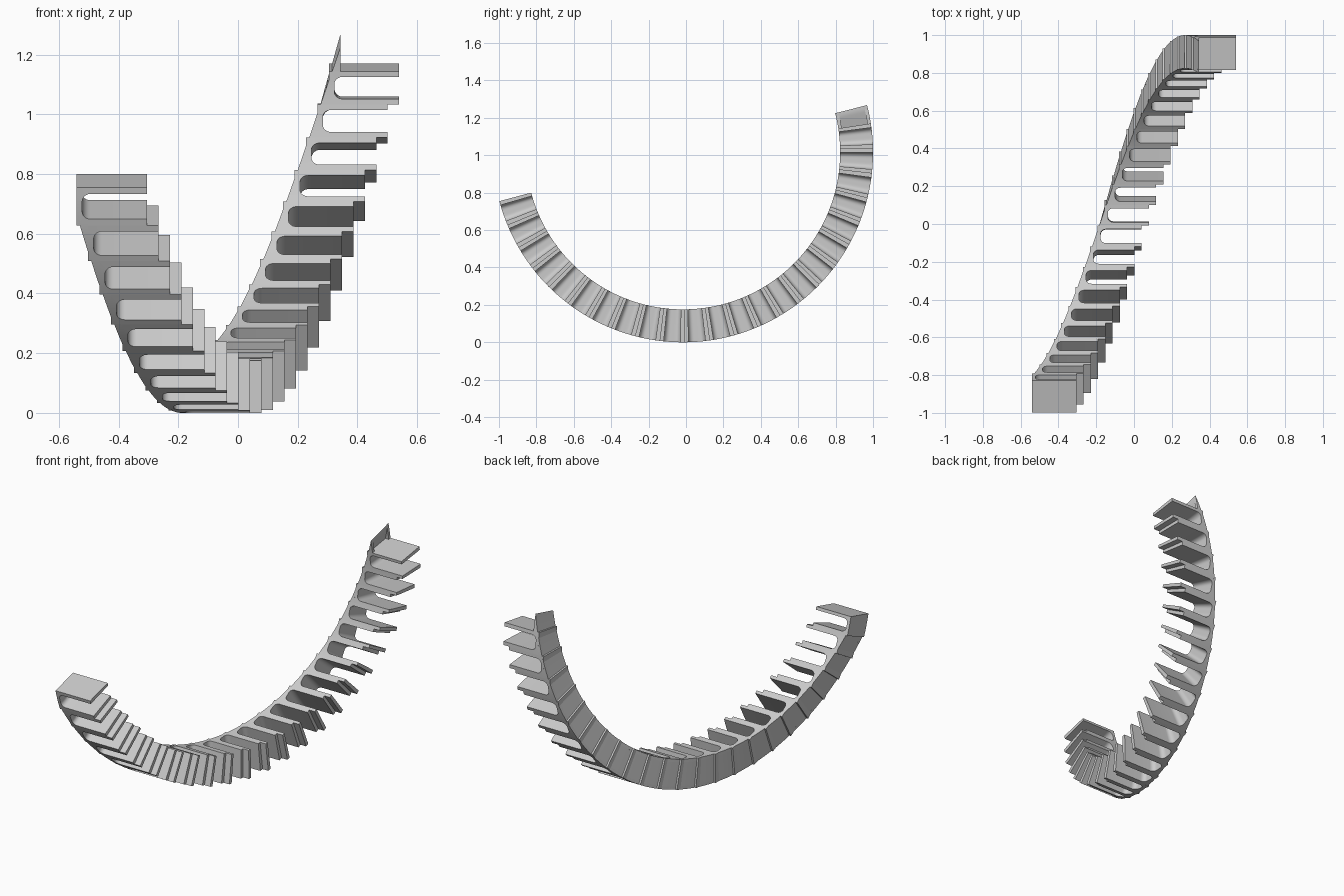
import bpy, bmesh
from math import sin, cos, pi, radians

if "Cube" in bpy.data.objects:
    bpy.data.objects.remove(bpy.data.objects["Cube"], do_unlink=True)

# Screw layout: units step round the x axis and along it
UNITS = 23
PITCH = radians(7.557)
START = radians(194.9)
RISE = 0.0384
R_IN, R_OUT = 0.84, 1.016
CENTRE = (0, -0.016, 1.016)
BACK, TIP = -0.54, -0.305

grey = bpy.data.materials.new("light_grey")
grey.use_nodes = True
colour = (0.6, 0.6, 0.6, 1)
grey.diffuse_color = colour
grey.node_tree.nodes["Principled BSDF"].inputs["Base Color"].default_value = colour


def strip(bm, front, rear, r0, r1):
    """Solid between two paired (angle, x) paths, from radius r0 to r1."""
    rings = []
    for f, b in zip(front, rear):
        rings.append([bm.verts.new((x, r * cos(a), r * sin(a)))
                      for (a, x), r in ((f, r0), (f, r1), (b, r1), (b, r0))])
    for p, q in zip(rings, rings[1:]):
        for i in range(4):
            j = (i + 1) % 4
            bm.faces.new((p[i], p[j], q[j], q[i]))
    bm.faces.new(rings[0])
    bm.faces.new(rings[-1][::-1])


def finish(bm, name):
    bmesh.ops.remove_doubles(bm, verts=bm.verts, dist=1e-5)
    bmesh.ops.dissolve_degenerate(bm, edges=bm.edges, dist=1e-5)
    bmesh.ops.recalc_face_normals(bm, faces=bm.faces)
    mesh = bpy.data.meshes.new(name)
    bm.to_mesh(mesh)
    bm.free()
    mesh.materials.append(grey)
    return mesh


def channel_mesh():
    """U-shaped channel: two fins joined by a floor with rounded corners."""
    fin, floor, fillet, steps = radians(1.25), 0.018, 0.028, 6
    turn = fillet / R_OUT
    ac, xc = fin + turn, BACK + floor + fillet
    inner, outer = [(fin, TIP)], [(0, TIP)]
    for i in range(steps + 1):
        u, v = cos(i / steps * pi / 2), sin(i / steps * pi / 2)
        s = 1 / max(u, v)
        inner.append((ac - turn * u, xc - fillet * v))
        outer.append((ac - ac * min(1, u * s), xc - (xc - BACK) * min(1, v * s)))
    middle = [ac + (PITCH - 2 * ac) * i / 4 for i in (1, 2, 3)]

    def whole(path, x):
        return path + [(a, x) for a in middle] + [(PITCH - a, px) for a, px in reversed(path)]

    bm = bmesh.new()
    strip(bm, whole(inner, BACK + floor), whole(outer, BACK), R_IN, R_OUT)
    return finish(bm, "channel")


def tail_mesh():
    """Sloping plate and side gussets that reach behind the next channel."""
    begin, end, steps, thick, rib = 0.72 * PITCH, 1.75 * PITCH, 8, 0.006, 0.018
    top = BACK + RISE
    rear, front, edge = [], [], []
    for i in range(steps + 1):
        t = i / steps
        a, x = begin + (end - begin) * t, BACK + RISE * t
        rear.append((a, x))
        front.append((a, min(x + thick, top)))
        edge.append((a, top))
    bm = bmesh.new()
    strip(bm, front, rear, R_IN, R_OUT)
    for r0, r1 in ((R_IN, R_IN + rib), (R_OUT - rib, R_OUT)):
        strip(bm, edge[2:], rear[2:], r0, r1)
    return finish(bm, "tail")


# Repeat both parts along the screw
parts = []
for name, mesh in (("channel", channel_mesh()), ("sloping_tail", tail_mesh())):
    for k in range(UNITS):
        ob = bpy.data.objects.new(f"{name}_{k + 1}", mesh)
        ob.location = (k * RISE, CENTRE[1], CENTRE[2])
        ob.rotation_euler.x = START + k * PITCH
        bpy.context.collection.objects.link(ob)
        parts.append(ob)

# Smooth the rounded corners, keep edges sharp
bpy.ops.object.select_all(action='DESELECT')
for ob in (parts[0], parts[UNITS]):
    ob.select_set(True)
    bpy.context.view_layer.objects.active = ob
bpy.ops.object.shade_smooth_by_angle(angle=radians(30))
